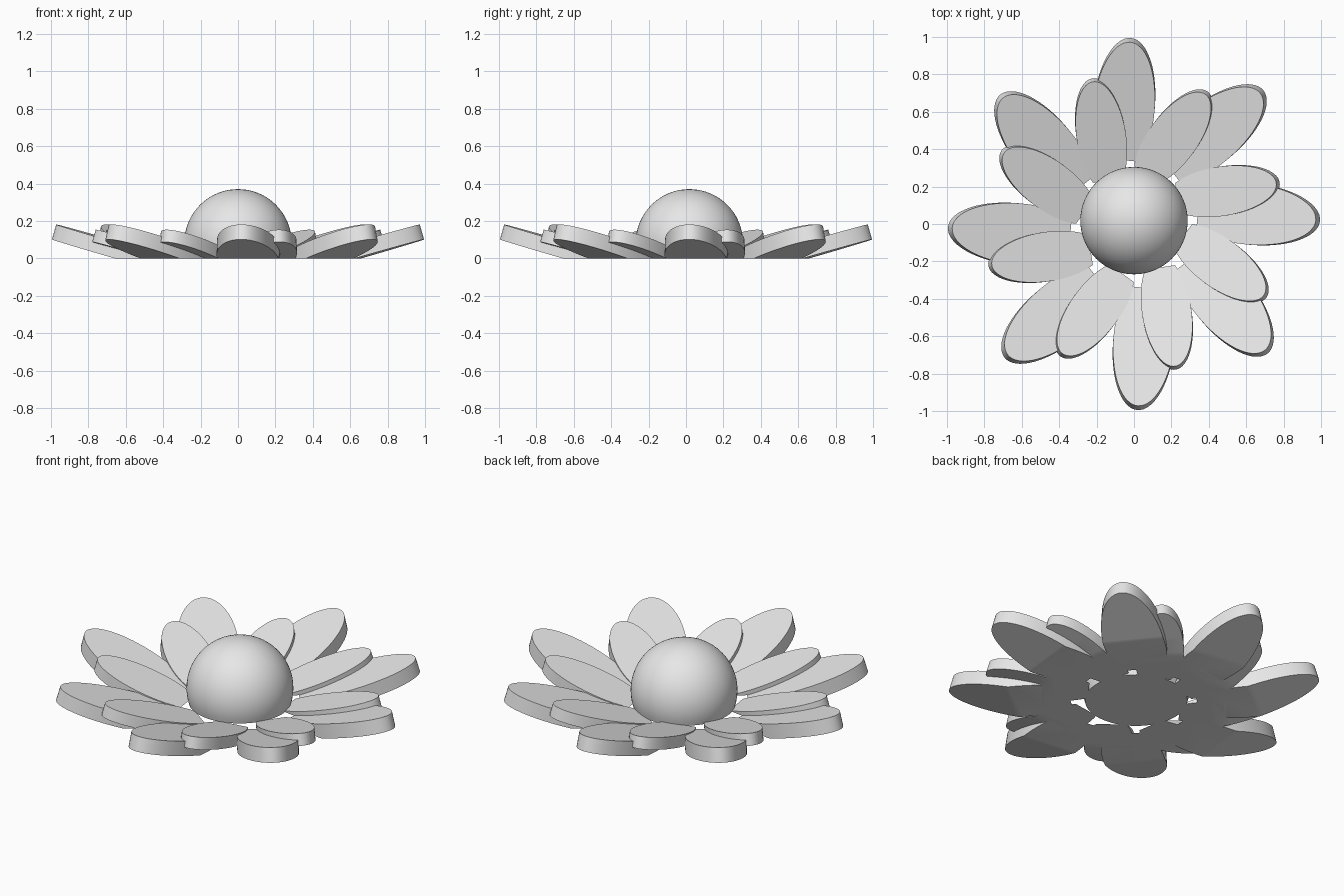
import bpy, bmesh
from math import radians
from mathutils import Matrix, Vector

cube = bpy.data.objects.get("Cube")
if cube:
    bpy.data.objects.remove(cube, do_unlink=True)

# One plain light grey for the whole flower
GREY = (0.8, 0.8, 0.8, 1.0)
grey = bpy.data.materials.new("light_grey")
grey.use_nodes = True
grey.diffuse_color = GREY
for node in grey.node_tree.nodes:
    if node.type == 'BSDF_PRINCIPLED':
        node.inputs["Base Color"].default_value = GREY


def finish(name, bm):
    """Trim the part flat at the ground, cap it and make it an object."""
    cut = bmesh.ops.bisect_plane(
        bm, geom=bm.verts[:] + bm.edges[:] + bm.faces[:], dist=1e-5,
        plane_co=(0, 0, 0), plane_no=(0, 0, 1), clear_inner=True)
    rim = [e for e in cut["geom_cut"] if isinstance(e, bmesh.types.BMEdge)]
    bmesh.ops.edgenet_fill(bm, edges=rim)
    bmesh.ops.recalc_face_normals(bm, faces=bm.faces[:])
    mesh = bpy.data.meshes.new(name)
    bm.to_mesh(mesh)
    bm.free()
    mesh.materials.append(grey)
    mesh.shade_smooth()
    mesh.set_sharp_from_angle(angle=radians(30))
    obj = bpy.data.objects.new(name, mesh)
    bpy.context.collection.objects.link(obj)
    return obj


def petal_ring(name, center, size, heading, tilt=16, count=8):
    """Thick oval discs, tilted up at the tip and slightly swirled."""
    for i in range(count):
        place = (Matrix.Rotation(radians(360 / count * i), 4, 'Z')
                 @ Matrix.Translation(center)
                 @ Matrix.Rotation(radians(heading), 4, 'Z')
                 @ Matrix.Rotation(radians(-tilt), 4, 'Y')
                 @ Matrix.Diagonal(Vector((*size, 1))))
        bm = bmesh.new()
        bmesh.ops.create_cone(bm, cap_ends=True, segments=64, radius1=1,
                              radius2=1, depth=1, matrix=place)
        finish(f"{name}_{i + 1}", bm)


# Petals
petal_ring("outer_petal", (0.615, 0.055, 0.035), (0.385, 0.165, 0.083), -5.8)
petal_ring("inner_petal", (0.475, 0.176, 0.035), (0.31, 0.132, 0.068), 8.7)

# Domed centre
bm = bmesh.new()
bmesh.ops.create_uvsphere(bm, u_segments=64, v_segments=32, radius=0.287,
                          matrix=Matrix.Translation((0, 0.018, 0.083)))
finish("flower_center", bm)
